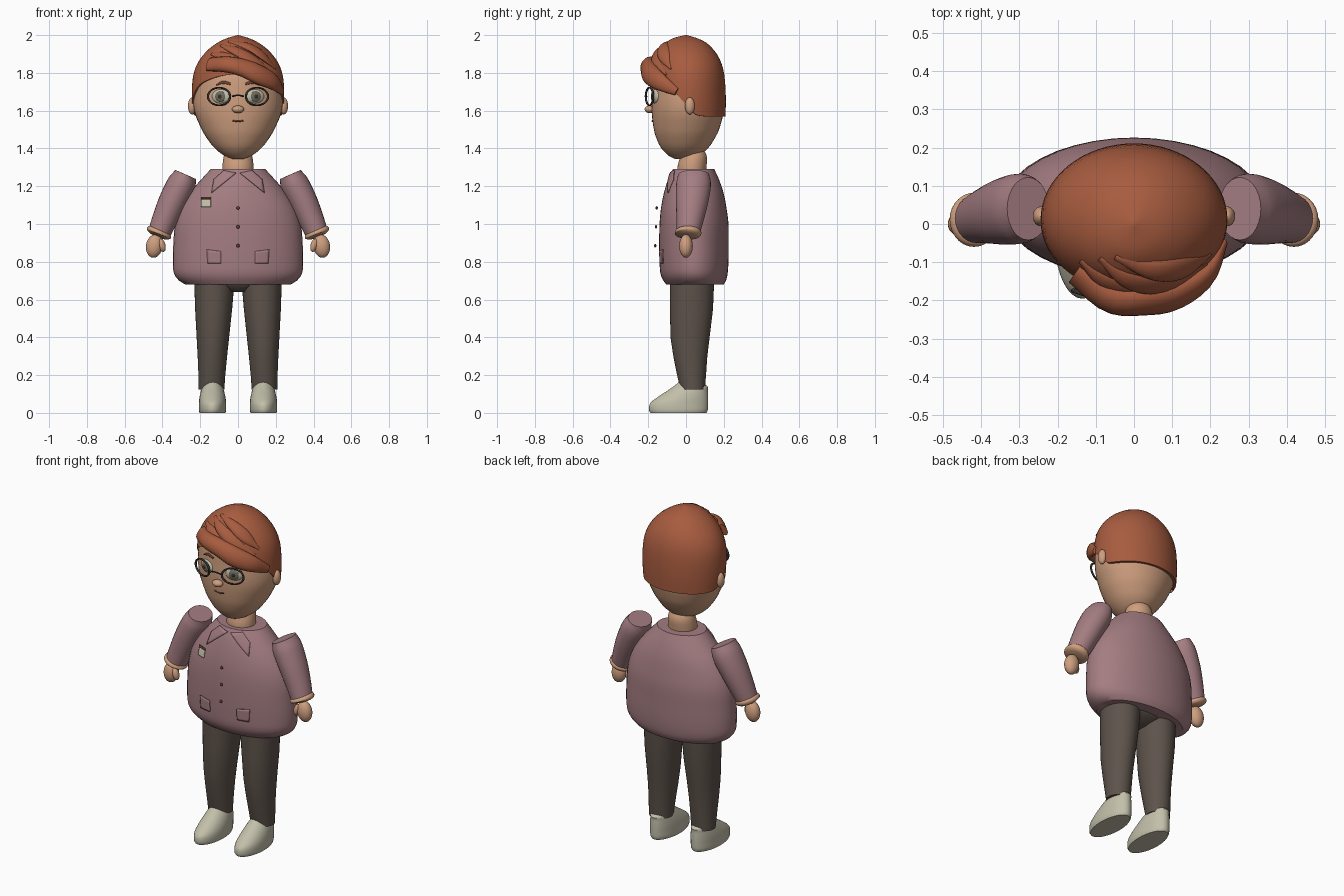
import bpy, bmesh, math
from mathutils import Vector

if "Cube" in bpy.data.objects:
    bpy.data.objects.remove(bpy.data.objects["Cube"])


def material(name, rgb):
    m = bpy.data.materials.new(name)
    m.diffuse_color = (*rgb, 1)
    m.use_nodes = True
    m.node_tree.nodes["Principled BSDF"].inputs["Base Color"].default_value = m.diffuse_color
    return m


HAIR = material("auburn hair", (0.39, 0.107, 0.05))
SKIN = material("skin", (0.62, 0.345, 0.21))
SHIRT = material("mauve cloth", (0.37, 0.205, 0.222))
PANTS = material("dark brown cloth", (0.11, 0.086, 0.07))
SHOE = material("pale grey", (0.54, 0.52, 0.40))
DARK = material("dark frame", (0.035, 0.03, 0.028))
BROW = material("brown", (0.15, 0.05, 0.025))
IRIS = material("grey iris", (0.16, 0.15, 0.11))
SEG = 40


def finish(obj, mat, angle=40):
    obj.data.materials.append(mat)
    bpy.ops.object.select_all(action='DESELECT')
    obj.select_set(True)
    bpy.context.view_layer.objects.active = obj
    bpy.ops.object.shade_smooth_by_angle(angle=math.radians(angle))
    return obj


def from_bmesh(name, bm, mat, angle=40):
    bmesh.ops.recalc_face_normals(bm, faces=bm.faces)
    mesh = bpy.data.meshes.new(name)
    bm.to_mesh(mesh)
    bm.free()
    obj = bpy.data.objects.new(name, mesh)
    bpy.context.collection.objects.link(obj)
    return finish(obj, mat, angle)


def loft(name, rings, mat, angle=40):
    bm = bmesh.new()
    vs = [[bm.verts.new(p) for p in r] for r in rings]
    n = len(rings[0])
    for a, b in zip(vs, vs[1:]):
        for i in range(n):
            bm.faces.new((a[i], a[(i + 1) % n], b[(i + 1) % n], b[i]))
    bm.faces.new(vs[0])
    bm.faces.new(vs[-1])
    return from_bmesh(name, bm, mat, angle)


def spline(rows, t):
    """Smooth interpolation of rows keyed by their first value."""
    t = min(max(t, rows[0][0]), rows[-1][0])
    i = max(k for k in range(len(rows) - 1) if rows[k][0] <= t)
    a, b = rows[i], rows[i + 1]
    p, q = rows[max(i - 1, 0)], rows[min(i + 2, len(rows) - 1)]
    h = b[0] - a[0]
    s = (t - a[0]) / h
    out = []
    for k in range(1, len(a)):
        m0 = (b[k] - p[k]) / (b[0] - p[0]) * h
        m1 = (q[k] - a[k]) / (q[0] - a[0]) * h
        out.append((2*s**3 - 3*s*s + 1) * a[k] + (s**3 - 2*s*s + s) * m0
                   + (3*s*s - 2*s**3) * b[k] + (s**3 - s*s) * m1)
    return out


def point(rows, z, ang, scale=1.0):
    """Point on a body at a height; angle 0 faces the front."""
    rx, yf, yb = spline(rows, z)
    return Vector((rx * scale * math.sin(ang),
                   (yf + yb) / 2 - (yb - yf) / 2 * scale * math.cos(ang), z))


def front_y(rows, x, z):
    rx, yf, yb = spline(rows, z)
    return (yf + yb) / 2 - (yb - yf) / 2 * math.sqrt(max(0, 1 - (x / rx) ** 2))


def body(name, rows, mat, steps=24, angle=40, cx=0):
    z0, z1 = rows[0][0], rows[-1][0]
    rings = []
    for k in range(steps + 1):
        z = z0 + (z1 - z0) * k / steps
        rings.append([point(rows, z, math.tau * i / SEG) + Vector((cx, 0, 0)) for i in range(SEG)])
    return loft(name, rings, mat, angle)


def strip(name, rows, mat, centre, steps=14, seg=12):
    """Tube along rows (x, y, z, half width, half thickness), flat against centre."""
    rows = [(i, *r) for i, r in enumerate(rows)]
    rings = []
    for k in range(steps + 1):
        t = (len(rows) - 1) * k / steps
        x, y, z, w, h = spline(rows, t)
        p = Vector((x, y, z))
        tan = Vector(spline(rows, t + 0.05)[:3]) - Vector(spline(rows, t - 0.05)[:3])
        side = tan.cross(p - Vector(centre)).normalized()
        up = side.cross(tan).normalized()
        rings.append([p + side * w * math.cos(a) + up * h * math.sin(a)
                      for a in (math.tau * i / seg for i in range(seg))])
    return loft(name, rings, mat, 60)


def ball(name, loc, size, mat, rot=(0, 0, 0)):
    bpy.ops.mesh.primitive_uv_sphere_add(segments=24, ring_count=14, location=loc, rotation=rot)
    obj = bpy.context.object
    obj.name, obj.scale = name, size
    return finish(obj, mat, 60)


def plate(name, corners, rows, mat, offset=0.004, n=6):
    """Thin four-cornered (x, z) sheet that follows a body's front."""
    a, b, c, d = [Vector(p) for p in corners]
    bm = bmesh.new()
    grid = []
    for i in range(n + 1):
        u = i / n
        pts = [a.lerp(b, u).lerp(d.lerp(c, u), j / n) for j in range(n + 1)]
        grid.append([bm.verts.new((p.x, front_y(rows, p.x, p.y) - offset, p.y)) for p in pts])
    for i in range(n):
        for j in range(n):
            bm.faces.new((grid[i][j], grid[i + 1][j], grid[i + 1][j + 1], grid[i][j + 1]))
    obj = from_bmesh(name, bm, mat)
    mod = obj.modifiers.new("thickness", 'SOLIDIFY')
    mod.thickness, mod.offset = 0.006, 0


# Profiles: height, half width, front y, back y
TORSO = [(.68, .28, -.105, .20), (.70, .312, -.12, .212), (.735, .338, -.135, .22),
         (.80, .345, -.14, .225), (.90, .342, -.142, .226), (1.0, .333, -.14, .225),
         (1.08, .308, -.133, .215), (1.16, .26, -.118, .20), (1.23, .20, -.097, .177),
         (1.29, .145, -.07, .15)]
HEAD = [(1.345, .03, -.06, .0), (1.36, .07, -.09, .06), (1.40, .122, -.13, .115),
        (1.45, .162, -.155, .15), (1.50, .192, -.17, .175), (1.60, .232, -.182, .20),
        (1.70, .236, -.18, .20), (1.80, .218, -.168, .183), (1.90, .14, -.11, .12),
        (1.95, .04, -.03, .04)]
CAP = [(1.55, .236, -.182, .208), (1.65, .244, -.188, .211), (1.75, .242, -.185, .207),
       (1.82, .228, -.178, .197), (1.88, .196, -.163, .175), (1.93, .15, -.137, .14),
       (1.965, .10, -.10, .10), (1.985, .055, -.065, .055), (2.0, .003, -.005, .005)]

# Jacket, neck, head and pelvis
body("jacket", TORSO, SHIRT, 30, 35)
body("neck", [(1.24, .078, -.04, .10), (1.30, .082, -.045, .108), (1.36, .075, -.03, .11),
              (1.40, .06, -.02, .09)], SKIN, 10)
body("head", HEAD, SKIN, 40, 70)
body("pelvis", [(.64, .05, -.03, .07), (.68, .17, -.07, .14), (.76, .22, -.08, .15)], PANTS, 8)

# Hair cap with a hairline that rises towards the forehead
HAIRLINE = [(-.2, 1.80), (-.15, 1.77), (-.09, 1.73), (.02, 1.61), (.06, 1.575), (.25, 1.57)]
rings = [[] for _ in range(20)]
for i in range(64):
    ang = math.tau * i / 64
    zb = spline(HAIRLINE, point(CAP, 1.7, ang).y)[0]
    rings[0].append(point(CAP, zb, ang, 0.92))
    for k in range(19):
        z = zb + (2.0 - zb) * math.sin(k / 18 * math.pi / 2)
        rings[k + 1].append(point(CAP, z, ang))
loft("hair_cap", rings, HAIR, 50)

# Swept fringe and layered locks
MID = (0, 0.02, 1.70)
strip("fringe", [(-.155, -.13, 1.845, .04, .02), (-.06, -.195, 1.845, .045, .035),
                 (.03, -.20, 1.825, .05, .035), (.11, -.185, 1.79, .055, .035),
                 (.19, -.135, 1.75, .045, .025), (.235, -.05, 1.70, .02, .01)], HAIR, MID, 18, 16)
LOCKS = [[(-.05, 1.965), (.05, 1.94), (.13, 1.89), (.20, 1.82)],
         [(-.09, 1.945), (-.01, 1.915), (.09, 1.86), (.19, 1.79)],
         [(-.14, 1.90), (-.07, 1.885), (.03, 1.845), (.16, 1.78)]]
for k, lock in enumerate(LOCKS):
    strip(f"hair_lock_{k + 1}", [(x, front_y(CAP, x, z), z, w, h) for (x, z), w, h in
                                zip(lock, (.008, .03, .035, .004), (.006, .014, .014, .004))],
          HAIR, MID)

# Face
ball("nose", (0, -.193, 1.607), (.032, .026, .02), SKIN)
strip("mouth", [(x, front_y(HEAD, x, z) - .002, z, .004, .003) for x, z in
                ((-.03, 1.548), (0, 1.543), (.03, 1.548))], BROW, MID, 8, 8)
strip("glasses_bridge", [(-.032, -.208, 1.675, .004, .004), (0, -.215, 1.682, .004, .004),
                         (.032, -.208, 1.675, .004, .004)], DARK, MID, 8, 8)

for s, side in ((-1, "left"), (1, "right")):
    # Eyes, glasses, brows and ears
    turn = Vector((math.sin(.32) * s, -math.cos(.32), 0))
    eye = Vector((.09 * s, -.162, 1.675))
    rot = (0, 0, .32 * s)
    ball(side + "_eye", eye, (.05, .018, .038), SHOE, rot)
    ball(side + "_iris", eye + turn * .012, (.029, .01, .029), IRIS, rot)
    ball(side + "_pupil", eye + turn * .018, (.013, .006, .013), DARK, rot)
    bpy.ops.mesh.primitive_torus_add(major_segments=32, minor_segments=8, major_radius=.06,
                                     minor_radius=.006, location=eye + turn * .033,
                                     rotation=(math.pi / 2, 0, .32 * s))
    rim = bpy.context.object
    rim.name, rim.scale = side + "_glasses_rim", (1.03, .78, 1)
    finish(rim, DARK, 60)
    strip(side + "_eyebrow", [(x * s, front_y(HEAD, x, z) - .003, z, w, .004) for x, z, w in
                              ((.04, 1.742, .006), (.08, 1.75, .008), (.115, 1.735, .003))],
          BROW, MID, 8, 8)
    ball(side + "_ear", (.243 * s, .02, 1.625), (.022, .026, .045), SKIN)

    # Sleeve, cuff, hand and thumb: x, y, z, half width across, half depth
    strip(side + "_sleeve", [(.277 * s, .04, 1.262, .06, .082), (.30 * s, .04, 1.21, .076, .092),
                             (.345 * s, .032, 1.12, .075, .086), (.385 * s, .022, 1.03, .068, .073),
                             (.416 * s, .012, .955, .06, .062)], SHIRT, (.35 * s, 5, 1.1), 14, 28)
    strip(side + "_cuff", [(.412 * s, .011, .966, .06, .062), (.416 * s, .011, .957, .068, .07),
                           (.421 * s, .011, .945, .066, .068), (.425 * s, .01, .935, .045, .045)],
          SKIN, (.42 * s, 5, .95), 8, 28)
    ball(side + "_hand", (.443 * s, .0, .883), (.044, .036, .062), SKIN, (0, -.15 * s, 0))
    ball(side + "_thumb", (.402 * s, -.015, .887), (.018, .02, .036), SKIN, (0, .25 * s, 0))

    # Trouser leg and shoe
    leg = [(.125, .068, -.03, .10), (.20, .071, -.047, .106), (.30, .078, -.067, .113),
           (.40, .086, -.082, .125), (.55, .098, -.085, .143), (.72, .108, -.085, .15)]
    rows = [[(.133 - .008 * (z - .4) / .3) * s, z, rx, yf, yb] for z, rx, yf, yb in leg]
    rings = [[(cx + rx * math.sin(a), (yf + yb) / 2 - (yb - yf) / 2 * math.cos(a), z)
              for a in (math.tau * i / SEG for i in range(SEG))] for cx, z, rx, yf, yb in rows]
    loft(side + "_trouser_leg", rings, PANTS)
    body(side + "_shoe", [(0, .068, -.188, .108), (.012, .072, -.195, .115), (.05, .072, -.19, .117),
                          (.08, .069, -.155, .117), (.12, .06, -.095, .115), (.145, .05, -.06, .11),
                          (.165, .03, -.035, .035)], SHOE, 16, 40, .135 * s)

    # Collar flap and lower pocket
    plate(side + "_collar", [(.01 * s, 1.27), (.075 * s, 1.283), (.128 * s, 1.235),
                             (.14 * s, 1.165)], TORSO, SHIRT)
    plate(side + "_pocket", [(.09 * s, .79), (.16 * s, .79), (.165 * s, .865),
                             (.09 * s, .855)], TORSO, SHIRT)

# Badge and buttons
plate("badge", [(-.195, 1.09), (-.145, 1.09), (-.145, 1.13), (-.195, 1.13)], TORSO, SHOE, .007)
plate("badge_clip", [(-.195, 1.132), (-.145, 1.132), (-.145, 1.142), (-.195, 1.142)],
      TORSO, BROW, .007)
for k, z in enumerate((1.085, .985, .885)):
    ball(f"button_{k + 1}", (0, -.155 - .004 * k, z), (.009, .006, .009), BROW)
